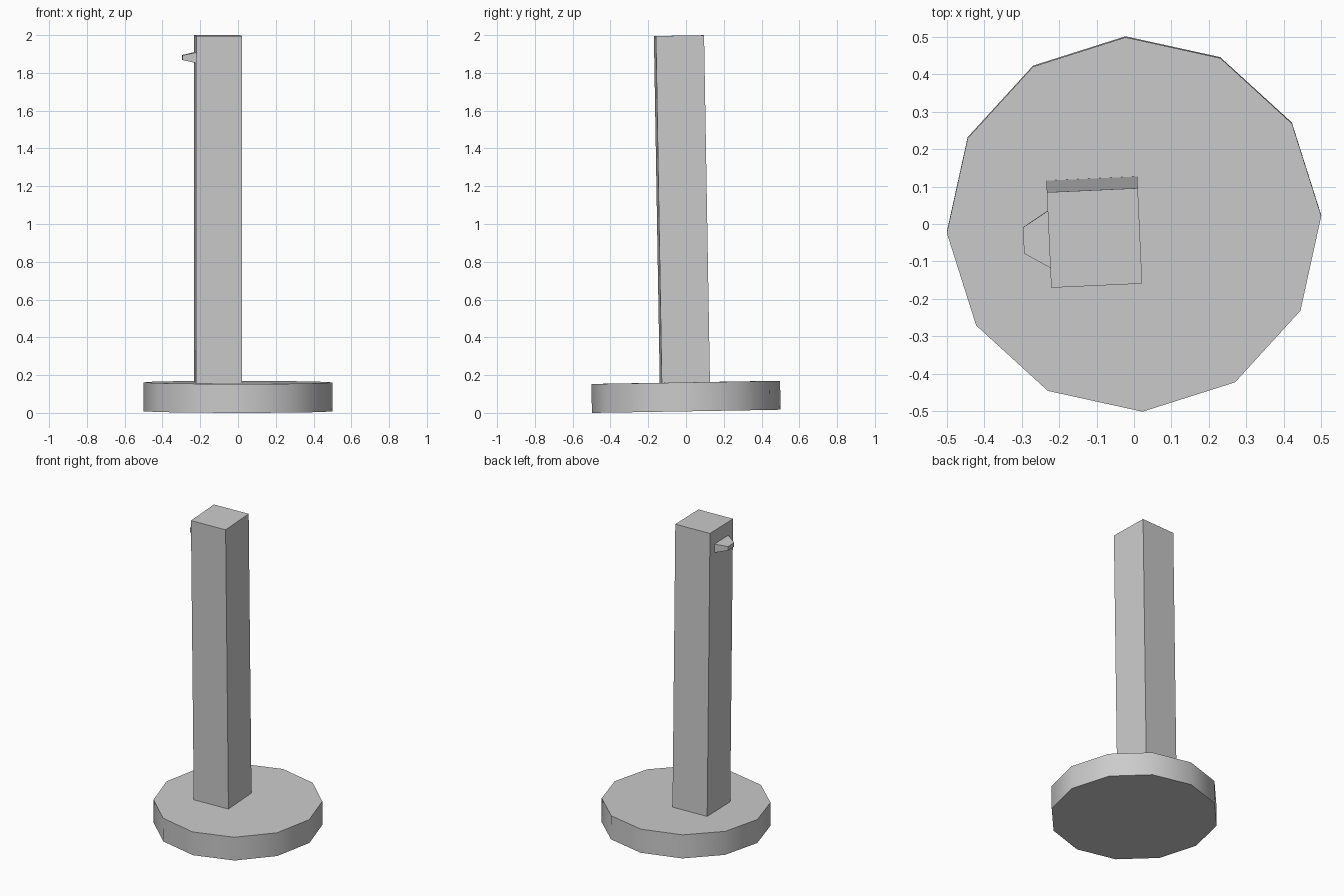
import bpy, bmesh
from math import radians
from mathutils import Matrix

if "Cube" in bpy.data.objects:
    bpy.data.objects.remove(bpy.data.objects["Cube"])

# Whole model is turned slightly and leans a touch to the front
LEAN = (Matrix.Translation((0, 0.0013, 0.0085))
        @ Matrix.Rotation(radians(2.6), 4, 'Z')
        @ Matrix.Rotation(radians(0.97), 4, 'X'))


def finish(name, bm):
    bmesh.ops.transform(bm, matrix=LEAN, verts=bm.verts)
    bmesh.ops.recalc_face_normals(bm, faces=bm.faces)
    mesh = bpy.data.meshes.new(name)
    bm.to_mesh(mesh)
    bm.free()
    obj = bpy.data.objects.new(name, mesh)
    bpy.context.collection.objects.link(obj)
    return obj


def box(center, size):
    bm = bmesh.new()
    bmesh.ops.create_cube(bm, size=1, matrix=Matrix.Translation(center)
                          @ Matrix.Diagonal((*size, 1)))
    return bm


# Twelve-sided base disc with soft rim
H = 0.153
bm = bmesh.new()
bmesh.ops.create_cone(bm, cap_ends=True, segments=12, radius1=0.5, radius2=0.5,
                      depth=H, matrix=Matrix.Translation((0, 0, H / 2)))
base = finish("base_disc", bm)
bpy.context.view_layer.objects.active = base
base.select_set(True)
bpy.ops.object.shade_smooth_by_angle(angle=radians(40))

# Square post, off-centre to the left
TOP, LOW = 1.989, 0.15
finish("post", box((-0.107, 0, (TOP + LOW) / 2), (0.243, 0.255, TOP - LOW)))

# Small tapered peg on the left face, narrowed at its outer end
bm = box((-0.26, 0, 1.873), (0.073, 0.158, 0.058))
for v in bm.verts:
    if v.co.x < -0.26:
        v.co.y *= 0.44
        v.co.z = 1.873 + (v.co.z - 1.873) * 0.44
finish("side_peg", bm)
